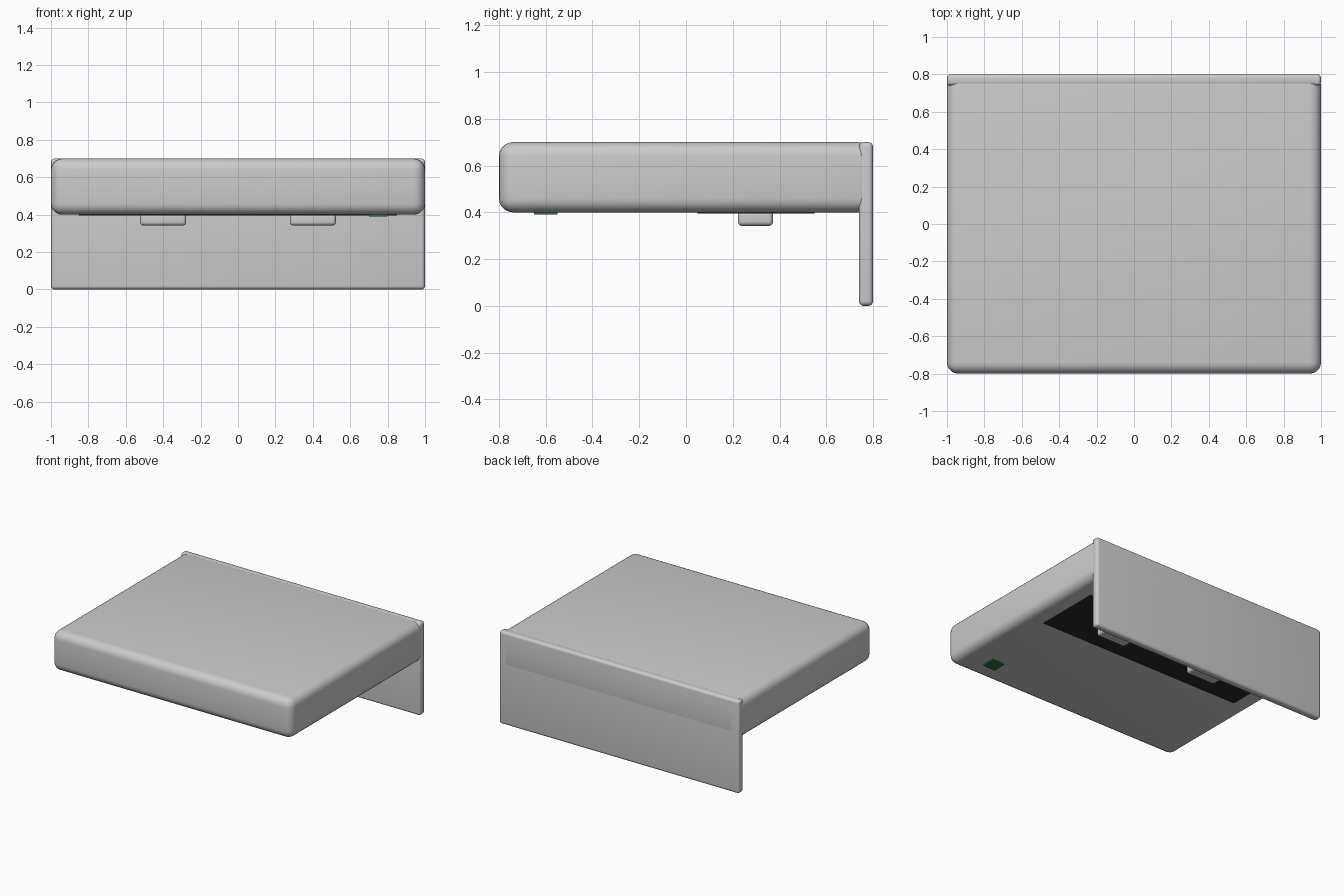
import bpy

if "Cube" in bpy.data.objects:
    bpy.data.objects.remove(bpy.data.objects["Cube"])


def material(name, color):
    mat = bpy.data.materials.new(name)
    mat.diffuse_color = color
    mat.use_nodes = True
    mat.node_tree.nodes["Principled BSDF"].inputs["Base Color"].default_value = mat.diffuse_color
    return mat


def box(name, lo, hi, bevel=0.0, mat=None):
    """Box between two corners, optionally with rounded edges."""
    bpy.ops.mesh.primitive_cube_add(
        size=1, location=[(a + b) / 2 for a, b in zip(lo, hi)])
    ob = bpy.context.object
    ob.name = name
    ob.scale = [b - a for a, b in zip(lo, hi)]
    bpy.ops.object.transform_apply(location=False, rotation=False, scale=True)
    if bevel:
        mod = ob.modifiers.new("round_edges", 'BEVEL')
        mod.width = bevel
        mod.segments = 5
        bpy.ops.object.modifier_apply(modifier=mod.name)
        bpy.ops.object.shade_smooth_by_angle()
    if mat:
        ob.data.materials.append(mat)
    return ob


black = material("black", (0.02, 0.02, 0.02, 1))
green = material("dark_green", (0.03, 0.16, 0.05, 1))

# Main slab and the upright panel behind it
box("main_body", (-1, -0.8, 0.4), (1, 0.8, 0.7), 0.06)
box("back_panel", (-1, 0.74, 0), (1, 0.8, 0.7), 0.02)

# Thin dark plate on the underside, with two rounded feet
box("underside_plate", (-0.85, 0.05, 0.395), (0.85, 0.55, 0.405), mat=black)
for side, x in (("left", -0.4), ("right", 0.4)):
    box(side + "_block", (x - 0.123, 0.223, 0.342), (x + 0.123, 0.372, 0.405), 0.018)

# Small green tab near the front edge
box("green_tab", (0.7, -0.65, 0.39), (0.8, -0.55, 0.41), mat=green)
